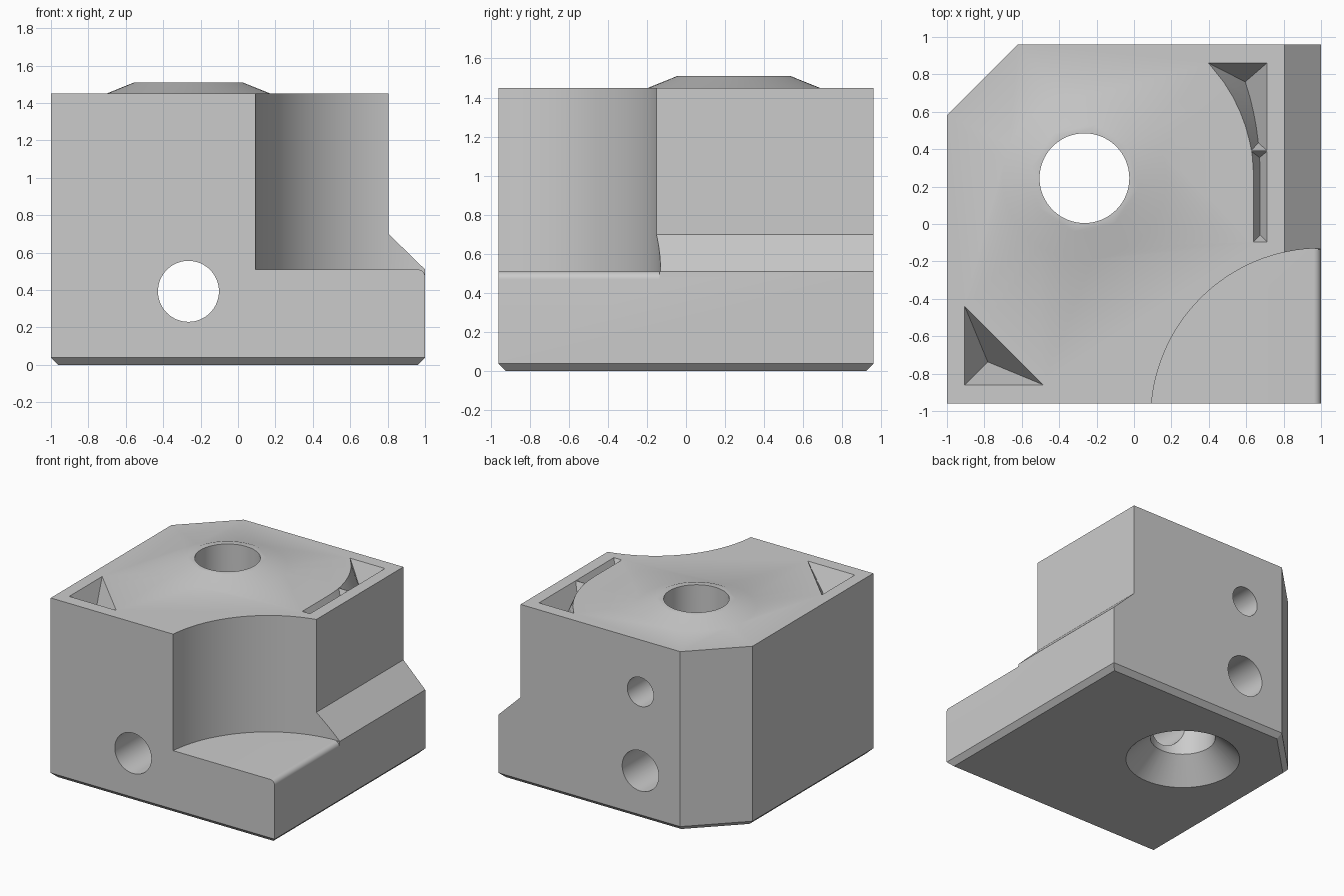
import bpy, bmesh
from math import sin, cos, pi, sqrt
from mathutils import Matrix, Vector

cube = bpy.data.objects.get("Cube")
if cube:
    bpy.data.objects.remove(cube, do_unlink=True)

TOP = 1.45
HOLE_X, HOLE_Y = -0.265, 0.245
PIT_SLOPE = 2.2

grey = bpy.data.materials.new("plain_grey")
grey.use_nodes = True
color = (0.6, 0.6, 0.6, 1)
grey.diffuse_color = color
grey.node_tree.nodes["Principled BSDF"].inputs["Base Color"].default_value = color


def make_object(name, bm):
    bmesh.ops.recalc_face_normals(bm, faces=bm.faces)
    mesh = bpy.data.meshes.new(name)
    bm.to_mesh(mesh)
    bm.free()
    mesh.materials.append(grey)
    obj = bpy.data.objects.new(name, mesh)
    bpy.context.collection.objects.link(obj)
    return obj


def loft(name, rows, cap_end=True):
    """Skin closed loops of points; a last loop folded on itself needs no cap."""
    bm = bmesh.new()
    loops = [[bm.verts.new(p) for p in row] for row in rows]
    n = len(loops[0])
    bm.faces.new(loops[0])
    if cap_end:
        bm.faces.new(loops[-1])
    for a, b in zip(loops, loops[1:]):
        for i in range(n):
            j = (i + 1) % n
            bm.faces.new((a[i], a[j], b[j], b[i]))
    bmesh.ops.remove_doubles(bm, verts=bm.verts, dist=0.0005)
    return make_object(name, bm)


def prism(name, profile, y0, y1):
    return loft(name, [[(x, y, z) for x, z in profile] for y in (y0, y1)])


def cone(name, r0, r1, start, end, segments=64):
    start, end = Vector(start), Vector(end)
    axis = end - start
    turn = axis.to_track_quat('Z', 'Y').to_matrix().to_4x4()
    bm = bmesh.new()
    bmesh.ops.create_cone(bm, cap_ends=True, segments=segments, radius1=r0,
                          radius2=r1, depth=axis.length,
                          matrix=Matrix.Translation((start + end) / 2) @ turn)
    return make_object(name, bm)


def combine(target, tool, operation='DIFFERENCE'):
    tool.hide_render = True
    mod = target.modifiers.new(tool.name, 'BOOLEAN')
    mod.operation = operation
    mod.solver = 'EXACT'
    mod.object = tool
    bpy.ops.object.select_all(action='DESELECT')
    bpy.context.view_layer.objects.active = target
    target.select_set(True)
    bpy.ops.object.modifier_apply(modifier=mod.name)
    bpy.data.objects.remove(tool, do_unlink=True)


def pit(name, outline, floor):
    """Pocket whose walls slope from an outline down to a point or ridge."""
    rows = [[(x, y, z) for x, y in outline] for z in (TOP + 0.2, TOP)]
    return loft(name, rows + [floor], cap_end=False)


# Block with one cut corner and a chamfered bottom edge
footprint = [(-1, -0.96), (1, -0.96), (1, 0.96), (-0.62, 0.96), (-1, 0.58)]
block = loft("block", [[(x, y, z) for x, y in footprint] for z in (0, TOP)])
bm = bmesh.new()
bm.from_mesh(block.data)
rim = [e for e in bm.edges if all(v.co.z < 0.01 for v in e.verts)]
bmesh.ops.bevel(bm, geom=rim, offset=0.038, segments=1, affect='EDGES')
bm.to_mesh(block.data)
bm.free()

# Low conical boss on top
combine(block, cone("boss", 0.488, 0.29, (HOLE_X, HOLE_Y, TOP - 0.02),
                    (HOLE_X, HOLE_Y, TOP + 0.06)), 'UNION')

# Sloped step along the left side
step = [(0.805, 0.7), (1.195, 0.32), (1.195, 2), (0.805, 2)]
combine(block, prism("step_cutter", step, -1.2, 1.2))

# Round recess in the front left corner
combine(block, cone("corner_cutter", 0.91, 0.91, (1, -1.04, 0.51),
                    (1, -1.04, 2), 128))

# Rounded outer edge of the recess floor
arc = [(0.96 + 0.04 * sin(i * pi / 16), 0.47 + 0.04 * cos(i * pi / 16))
       for i in range(9)]
combine(block, prism("edge_cutter", arc + [(1.1, 0.47), (1.1, 0.6), (0.96, 0.6)],
                     -1.1, -0.135))

# Vertical bore with countersink, cross bore and back screw hole
bores = [
    ("bore", 0.24, 0.24, (HOLE_X, HOLE_Y, -0.2), (HOLE_X, HOLE_Y, 2)),
    ("countersink", 0.52, 0.24, (HOLE_X, HOLE_Y, -0.1), (HOLE_X, HOLE_Y, 0.18)),
    ("cross_bore", 0.163, 0.163, (HOLE_X, -1.2, 0.393), (HOLE_X, 1.2, 0.393)),
    ("screw_hole", 0.117, 0.117, (HOLE_X, HOLE_Y, 1.03), (HOLE_X, 1.2, 1.03)),
]
for name, r0, r1, start, end in bores:
    combine(block, cone(name, r0, r1, start, end))

# Three-sided pit near the front right corner
combine(block, pit("corner_pit", [(-0.905, -0.44), (-0.905, -0.86), (-0.485, -0.86)],
                   [(-0.782, -0.737, TOP - 0.123 * PIT_SLOPE)] * 3))


# Pair of tapering slots beside the step
def slot_left(y):
    return HOLE_X + sqrt(0.905 ** 2 - max(y - HOLE_Y, 0) ** 2)


def slot_floor(y, low, high):
    y = min(max(y, low), high)
    half = (0.71 - slot_left(y)) / 2
    return (0.71 - half, y, TOP - half * PIT_SLOPE)


for name, ys, low, high in (
        ("back_slot", (0.86, 0.76, 0.68, 0.6, 0.52, 0.435, 0.393), 0.435, 0.76),
        ("front_slot", (0.387, 0.355, 0.25, -0.06, -0.095), -0.06, 0.355)):
    left = [(slot_left(y), y) for y in ys]
    right = [(0.71, y) for y in reversed(ys)]
    outline = left + right
    combine(block, pit(name, outline, [slot_floor(y, low, high) for x, y in outline]))

# Smooth curved walls, keep the edges sharp
bpy.ops.object.select_all(action='DESELECT')
block.select_set(True)
bpy.context.view_layer.objects.active = block
bpy.ops.object.shade_smooth_by_angle(angle=pi / 6)
